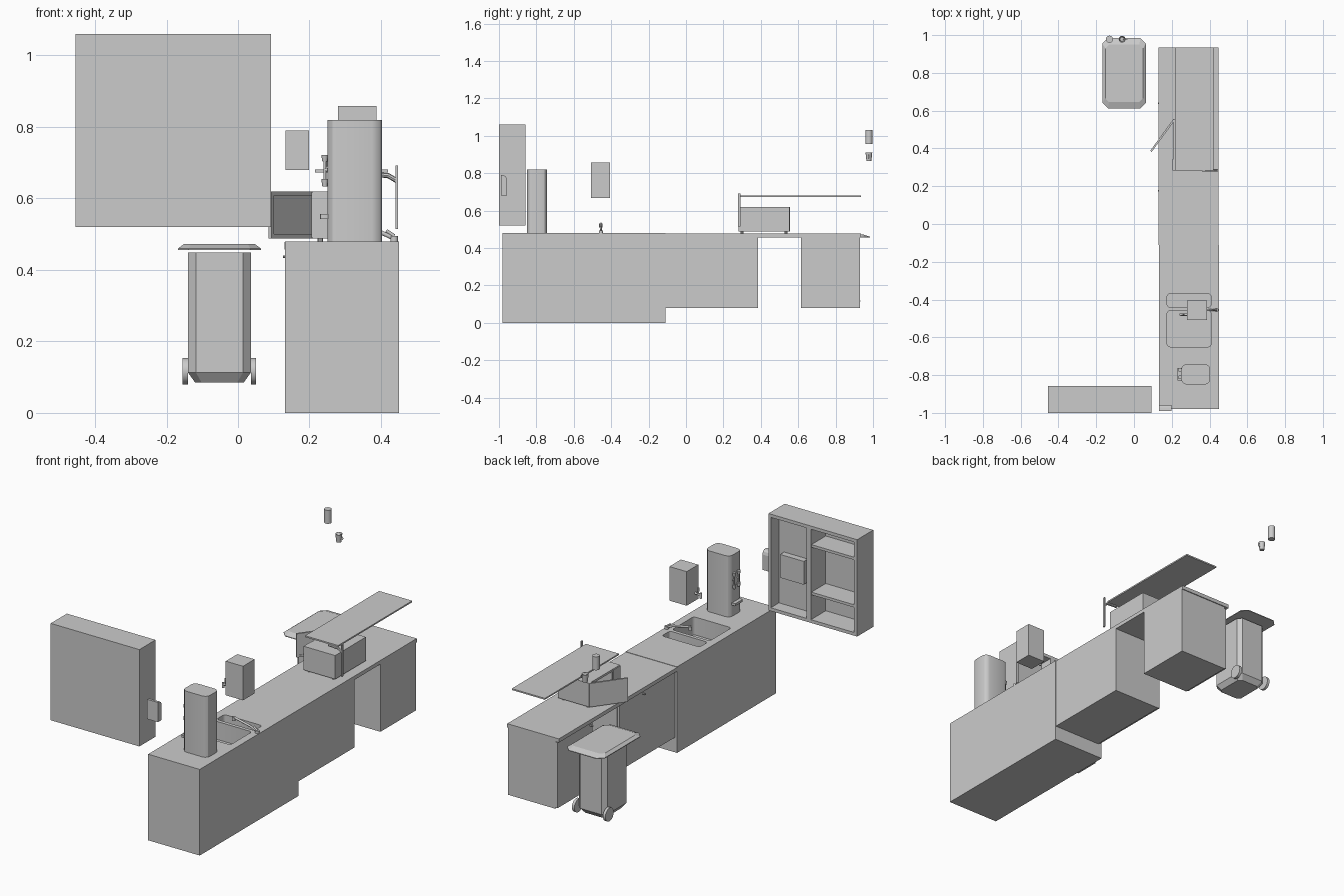
import bpy, bmesh, math
from mathutils import Vector

if "Cube" in bpy.data.objects:
    bpy.data.objects.remove(bpy.data.objects["Cube"])


def finish(name, bm, smooth=False):
    bmesh.ops.recalc_face_normals(bm, faces=bm.faces)
    me = bpy.data.meshes.new(name)
    bm.to_mesh(me)
    bm.free()
    ob = bpy.data.objects.new(name, me)
    bpy.context.collection.objects.link(ob)
    if smooth:
        bpy.ops.object.select_all(action='DESELECT')
        ob.select_set(True)
        bpy.context.view_layer.objects.active = ob
        bpy.ops.object.shade_smooth_by_angle()
    return ob


def box(name, x, y, z, r=0, seg=3, axis=2):
    """Box from ranges; edges along one axis can be rounded."""
    bm = bmesh.new()
    bmesh.ops.create_cube(bm, size=1)
    for v in bm.verts:
        v.co = [a + (b - a) * (c + .5) for (a, b), c in zip((x, y, z), v.co)]
    if r:
        edges = [e for e in bm.edges
                 if abs((e.verts[0].co - e.verts[1].co).normalized()[axis]) > .9]
        bmesh.ops.bevel(bm, geom=edges, offset=r, segments=seg, profile=.5, affect='EDGES')
    return finish(name, bm, r > 0 and seg > 1)


def rod(name, a, b, r1, r2=None, n=16, cap=True):
    """Cylinder or cone between two points."""
    a, b = Vector(a), Vector(b)
    d = b - a
    bm = bmesh.new()
    bmesh.ops.create_cone(bm, cap_ends=cap, segments=n, radius1=r1,
                          radius2=r1 if r2 is None else r2, depth=d.length)
    bmesh.ops.rotate(bm, verts=bm.verts, matrix=Vector((0, 0, 1)).rotation_difference(d).to_matrix())
    bmesh.ops.translate(bm, verts=bm.verts, vec=(a + b) / 2)
    return finish(name, bm, True)


def loft(name, rings):
    """Stack of chamfered rectangles: (x0, x1, y0, y1, z, chamfer)."""
    bm = bmesh.new()
    loops = []
    for x0, x1, y0, y1, z, c in rings:
        pts = [(x0 + c, y0), (x1 - c, y0), (x1, y0 + c), (x1, y1 - c),
               (x1 - c, y1), (x0 + c, y1), (x0, y1 - c), (x0, y0 + c)]
        loops.append([bm.verts.new((px, py, z)) for px, py in pts])
    for lo, hi in zip(loops, loops[1:]):
        for i in range(8):
            bm.faces.new((lo[i], lo[(i + 1) % 8], hi[(i + 1) % 8], hi[i]))
    bm.faces.new(loops[0])
    bm.faces.new(loops[-1])
    return finish(name, bm)


def cut(ob, cutter):
    m = ob.modifiers.new("cut", 'BOOLEAN')
    m.object = cutter
    m.operation = 'DIFFERENCE'
    m.solver = 'EXACT'
    bpy.context.view_layer.objects.active = ob
    bpy.ops.object.modifier_apply(modifier=m.name)
    bpy.data.objects.remove(cutter, do_unlink=True)


# Sink counter with two basins
counter = box("sink_counter", (.132, .45), (-.98, -.11), (0, .48))
for y0, y1, depth in ((-.65, -.46, .38), (-.44, -.37, .43)):
    cut(counter, box("basin_cutter", (.175, .408), (y0, y1), (depth, .6), .015))

# Lower counter: worktop with two hanging cabinets, leaving a gap for the bin
box("worktop", (.13, .448), (-.11, .935), (.457, .478))
for y0, y1, ky in ((-.11, .385, .175), (.615, .93, .64)):
    box("under_cabinet", (.155, .448), (y0, y1), (.08, .457))
    box("cabinet_door", (.143, .155), (y0 + .003, y1 - .003), (.085, .45))
    rod("door_knob", (.143, ky, .437), (.126, ky, .437), .004, n=10)

# Faucet at the back of the sink
rod("faucet_base", (.437, -.455, .48), (.437, -.455, .495), .011)
rod("faucet_neck", (.437, -.455, .488), (.40, -.455, .505), .006)
rod("faucet_spout", (.40, -.455, .505), (.29, -.455, .53), .006)
rod("faucet_tip", (.292, -.455, .532), (.292, -.455, .51), .009)
rod("faucet_handle", (.437, -.455, .495), (.415, -.455, .51), .005)

# Wall water heater with tap
box("water_heater", (.28, .387), (-.508, -.406), (.668, .858))
rod("heater_tap_stem", (.282, -.48, .71), (.245, -.48, .71), .006)
rod("heater_tap_spout", (.245, -.48, .72), (.245, -.48, .69), .006)
rod("heater_tap_handle", (.262, -.48, .71), (.258, -.48, .745), .005)

# Drink dispenser with taps and drip tray
box("drink_dispenser", (.25, .403), (-.85, -.742), (.48, .82), .028, 3)
box("drip_tray", (.23, .256), (-.83, -.762), (.543, .556), .005)
for y in (-.772, -.812):
    rod("tap_handle", (.243, y, .703), (.243, y, .721), .007, .01)
    rod("tap_stem", (.243, y, .65), (.243, y, .705), .004)
    rod("tap_spout", (.243, y, .633), (.243, y, .654), .007, .01)
    rod("tap_mount", (.243, y, .68), (.256, y, .68), .005)

# Wall cabinet opening toward the back
Y = (-1, -.858)
box("cabinet_back", (-.455, .092), (-1, -.988), (.52, 1.06))
box("cabinet_top", (-.455, .092), Y, (1.042, 1.06))
box("cabinet_bottom", (-.455, .092), Y, (.52, .538))
box("cabinet_side_a", (-.455, -.437), Y, (.538, 1.042))
box("cabinet_side_b", (.078, .092), Y, (.538, 1.042))
box("cabinet_divider", (-.17, -.142), Y, (.538, 1.042))
box("recess_panel", (-.142, .078), (-.988, -.93), (.538, 1.042))
box("panel_box", (-.10, .046), (-.93, -.895), (.70, .83))
for z in (.69, .955):
    box("cabinet_shelf", (-.437, -.17), (-.988, -.862), (z - .015, z))

# Small hand-soap dispenser beside the wall cabinet
bm = bmesh.new()
prof = [(-.99, .68), (-.957, .68), (-.957, .765), (-.962, .78), (-.972, .788), (-.99, .79)]
face = bm.faces.new([bm.verts.new((.133, y, z)) for y, z in prof])
ext = bmesh.ops.extrude_face_region(bm, geom=[face])
bmesh.ops.translate(bm, verts=[v for v in ext['geom'] if isinstance(v, bmesh.types.BMVert)],
                    vec=(.066, 0, 0))
finish("soap_dispenser", bm)

# Microwave with open door
oven = box("microwave", (.21, .402), (.282, .553), (.488, .62))
cut(oven, box("oven_cutter", (.15, .385), (.35, .54), (.50, .608)))
box("control_panel", (.205, .21), (.284, .345), (.49, .618))
for x in (.23, .38):
    for y in (.30, .535):
        rod("oven_foot", (x, y, .478), (x, y, .489), .008, n=10)
hinge, tip = Vector((.212, .552, 0)), Vector((.09, .385, 0))
door = box("microwave_door", (0, (tip - hinge).length), (-.005, .005), (.488, .62))
cut(door, box("door_cutter", (.012, .195), (.002, .02), (.50, .608)))
door.location = hinge
door.rotation_euler.z = math.atan2(tip.y - hinge.y, tip.x - hinge.x)

# Shelf above the microwave with bracket
box("upper_shelf", (.216, .42), (.282, .935), (.673, .681))
box("bracket_post", (.44, .448), (.277, .291), (.515, .692))
rod("bracket_arm", (.36, .284, .668), (.422, .284, .664), .007, n=8)
rod("bracket_bend", (.42, .284, .664), (.444, .284, .65), .007, n=8)

# Wheeled waste bin
cx = -.052
loft("bin_body", [(cx - .068, cx + .068, .722, .89, .085, .018),
                  (cx - .088, cx + .088, .70, .912, .113, .022),
                  (cx - .088, cx + .088, .70, .912, .449, .022)])
loft("bin_lid", [(cx - .116, cx + .116, .612, .985, .456, .03),
                 (cx - .116, cx + .116, .612, .985, .46, .03),
                 (cx - .10, cx + .10, .645, .95, .472, .02)])
for s in (-1, 1):
    rod("bin_wheel", (cx + s * .088, .895, .117), (cx + s * .103, .895, .117), .037, n=20)

# Hanging paper roll and cup
rod("paper_roll", (-.13, .978, .955), (-.13, .978, 1.03), .019, n=20)
cup = rod("cup", (-.063, .978, .865), (-.063, .978, .91), .013, .018, n=20)
cut(cup, rod("cup_cutter", (-.063, .978, .87), (-.063, .978, .915), .011, .0165, n=20))
bpy.ops.mesh.primitive_torus_add(major_segments=14, minor_segments=6, major_radius=.009,
                                 minor_radius=.002, location=(-.046, .978, .889),
                                 rotation=(math.pi / 2, 0, 0))
bpy.context.object.name = "cup_handle"
